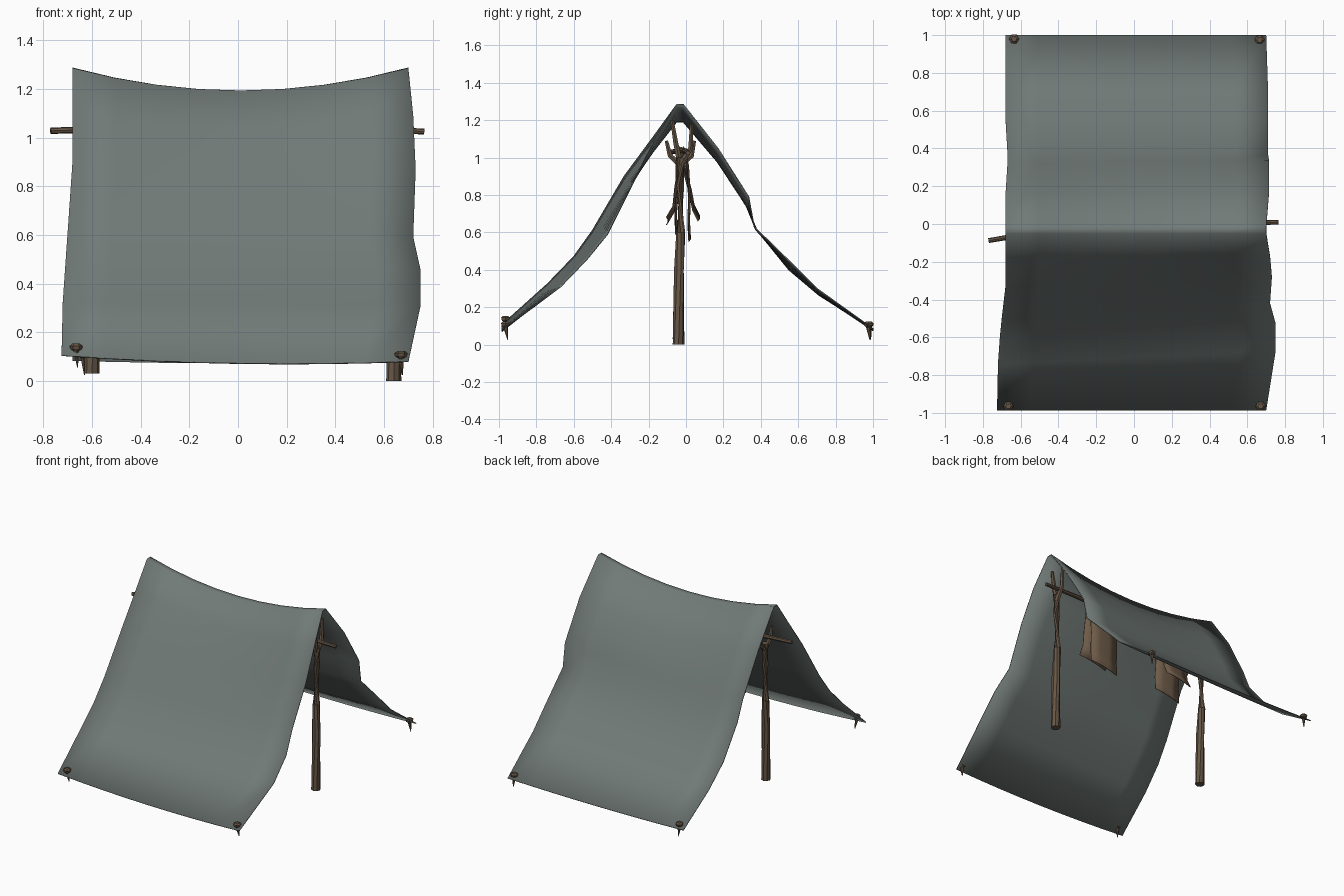
import bpy, bmesh, math
from mathutils import Vector

if "Cube" in bpy.data.objects:
    bpy.data.objects.remove(bpy.data.objects["Cube"])


def material(name, rgb):
    m = bpy.data.materials.new(name)
    m.diffuse_color = (*rgb, 1)
    m.use_nodes = True
    m.node_tree.nodes["Principled BSDF"].inputs["Base Color"].default_value = m.diffuse_color
    return m


CANVAS = material("grey_canvas", (0.165, 0.195, 0.185))
WOOD = material("brown_wood", (0.135, 0.095, 0.062))
HIDE = material("tan_hide", (0.155, 0.105, 0.066))


def finish(name, bm, mat, angle=40, thickness=0):
    bmesh.ops.recalc_face_normals(bm, faces=bm.faces)
    me = bpy.data.meshes.new(name)
    bm.to_mesh(me)
    bm.free()
    me.materials.append(mat)
    ob = bpy.data.objects.new(name, me)
    bpy.context.collection.objects.link(ob)
    if thickness:
        s = ob.modifiers.new("thickness", 'SOLIDIFY')
        s.thickness = thickness
        s.offset = 0
    bpy.ops.object.select_all(action='DESELECT')
    ob.select_set(True)
    bpy.context.view_layer.objects.active = ob
    bpy.ops.object.shade_smooth_by_angle(angle=math.radians(angle))
    return ob


def add_tube(bm, path, radii, sides=8):
    """Tapered tube along a path, capped at both ends."""
    pts = [Vector(p) for p in path]
    rings = []
    for i, (p, r) in enumerate(zip(pts, radii)):
        d = pts[min(i + 1, len(pts) - 1)] - pts[max(i - 1, 0)]
        q = d.to_track_quat('Z', 'Y')
        rings.append([bm.verts.new(p + q @ Vector((r * math.cos(2 * math.pi * k / sides),
                                                   r * math.sin(2 * math.pi * k / sides), 0)))
                      for k in range(sides)])
    for a, b in zip(rings, rings[1:]):
        for k in range(sides):
            n = (k + 1) % sides
            bm.faces.new((a[k], a[n], b[n], b[k]))
    bm.faces.new(rings[0])
    bm.faces.new(rings[-1])


def add_sheet(bm, rows):
    grid = [[bm.verts.new(p) for p in row] for row in rows]
    for a, b in zip(grid, grid[1:]):
        for k in range(len(a) - 1):
            bm.faces.new((a[k], a[k + 1], b[k + 1], b[k]))


# Canvas: left edge point, right edge point and sag in the middle, front to back
CANVAS_ROWS = [
    ((-.725, -.985, .105), (.70, -.985, .080), .020),
    ((-.720, -.740, .325), (.75, -.670, .310), .005),
    ((-.710, -.600, .470), (.75, -.530, .455), .005),
    ((-.700, -.500, .610), (.72, -.420, .590), .005),
    ((-.680, -.330, .900), (.73, -.280, .870), .030),
    ((-.680, -.175, 1.11), (.72, -.170, 1.09), .065),
    ((-.680, -.050, 1.283), (.70, -.050, 1.283), .092),
    ((-.680, -.015, 1.285), (.70, -.015, 1.285), .094),
    ((-.680, .160, 1.04), (.715, .170, 1.05), .065),
    ((-.670, .320, .750), (.715, .335, .790), .030),
    ((-.670, .380, .610), (.710, .365, .630), .005),
    ((-.680, .550, .400), (.710, .570, .430), .005),
    ((-.680, .710, .265), (.710, .700, .300), .005),
    ((-.680, 1.00, .085), (.700, 1.00, .085), .010),
]
N = 8
rows = []
for left, right, sag in CANVAS_ROWS:
    row = []
    for i in range(N + 1):
        t = i / N
        p = Vector(left).lerp(Vector(right), t)
        p.z -= sag * (1 - (2 * t - 1) ** 2)
        row.append(p)
    rows.append(row)
bm = bmesh.new()
add_sheet(bm, rows)
finish("tent_canvas", bm, CANVAS, 60, 0.006)


# Forked poles: trunk plus two curved prongs
def pole(name, x, z0, prongs):
    bm = bmesh.new()
    add_tube(bm, [(x, -.04, z0), (x, -.038, .40), (x - .005, -.028, .60),
                  (x, -.03, .85), (x, -.03, 1.0)], (.031, .028, .024, .022, .023))
    for mid, tip in prongs:
        add_tube(bm, [(x, -.03, .96), (x, mid[0], mid[1]), (x, *tip)], (.018, .015, .010), 6)
    finish(name, bm, WOOD)


pole("right_pole", .64, 0, [((-.055, 1.08), (-.075, 1.20)), ((.025, 1.05), (.03, 1.18))])
pole("left_pole", -.60, .03, [((-.085, 1.01), (-.105, 1.09)), ((.03, 1.01), (.045, 1.09))])

# Cross bar resting in the forks
bm = bmesh.new()
add_tube(bm, [(-.77, -.088, 1.028), (-.55, -.05, 1.035), (0, -.025, 1.04),
              (.5, .0, 1.035), (.765, .01, 1.025)], (.013, .014, .016, .014, .012))
finish("cross_bar", bm, WOOD)


# Hides folded over the bar: profile in y-z swept across x
def hide(name, x0, x1, profile):
    bm = bmesh.new()
    add_sheet(bm, [[(x0 + (x1 - x0) * t, y + .01 * math.sin(t * math.pi), z - .04 * t)
                    for t in (0, .33, .67, 1)] for y, z in profile])
    finish(name, bm, HIDE, 60, 0.005)


hide("right_hide", .38, .16, [(-.105, .68), (-.07, .74), (-.06, .84), (-.04, .97), (-.015, 1.06),
                              (.005, .97), (.015, .80), (.01, .68), (.015, .59)])
hide("left_hide", -.23, -.43, [(-.055, .63), (-.06, .72), (-.05, .84), (-.055, .97), (-.035, 1.06),
                               (-.015, .97), (.02, .84), (.035, .76), (.065, .70)])

# Corner pegs with faceted heads
for name, x, y, z in (("front_left_peg", -.665, -.965, .14), ("front_right_peg", .67, -.965, .11),
                      ("back_left_peg", -.635, .98, .11), ("back_right_peg", .665, .975, .11)):
    bm = bmesh.new()
    s = .008 if y > 0 else .012
    add_tube(bm, [(x, y, z + .014), (x, y, z + .004), (x, y, z - .008), (x, y, z - .018),
                  (x + s / 2, y + s, z - .085)], (.015, .027, .024, .012, .002), 6)
    finish(name, bm, WOOD, 25)
